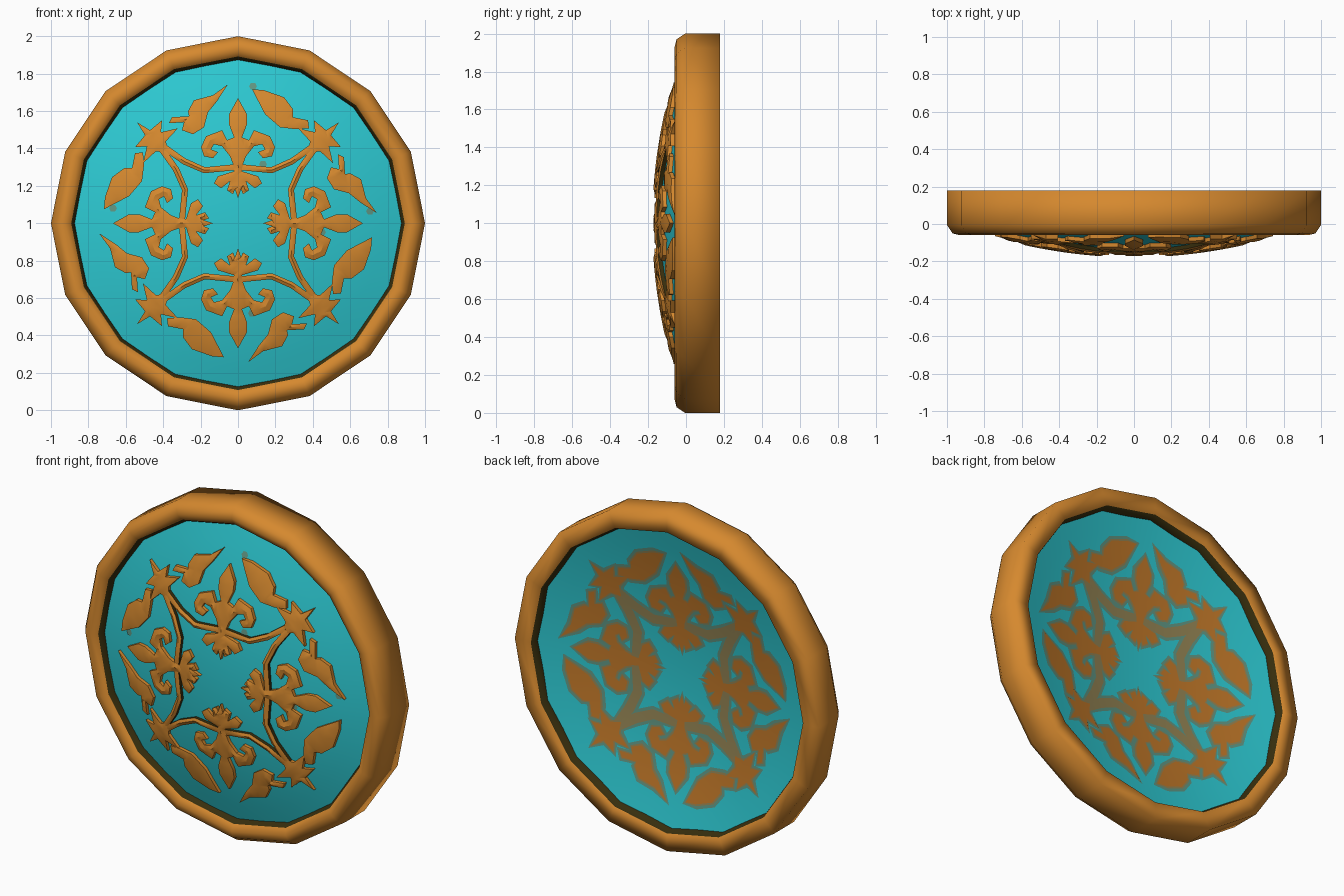
import bpy, bmesh, math
from mathutils import Vector

if "Cube" in bpy.data.objects:
    bpy.data.objects.remove(bpy.data.objects["Cube"])

PX = 187.0  # outline units per model unit


def material(name, rgb):
    m = bpy.data.materials.new(name)
    m.diffuse_color = (*rgb, 1)
    m.use_nodes = True
    m.node_tree.nodes["Principled BSDF"].inputs["Base Color"].default_value = m.diffuse_color
    return m


ORANGE = material("warm_bronze", (0.67, 0.25, 0.028))
CYAN = material("turquoise", (0.026, 0.59, 0.65))
DARK = material("dark_olive", (0.038, 0.027, 0.004))
BROWN = material("worn_bronze", (0.54, 0.19, 0.022))
MID = material("olive_brown", (0.30, 0.235, 0.09))
HALO = material("grey_teal", (0.12, 0.31, 0.23))


def front_y(r):
    return -0.15 + 0.19 * r * r


def back_y(r):
    return 0.03 + 0.135 * r * r


def finish(name, bm, mats, angle=35):
    me = bpy.data.meshes.new(name)
    bm.to_mesh(me)
    bm.free()
    for m in mats:
        me.materials.append(m)
    ob = bpy.data.objects.new(name, me)
    bpy.context.collection.objects.link(ob)
    bpy.ops.object.select_all(action='DESELECT')
    ob.select_set(True)
    bpy.context.view_layer.objects.active = ob
    bpy.ops.object.shade_smooth_by_angle(angle=math.radians(angle))
    return ob


def lathe(name, profile, sides, mats, dark_from, closed, angle):
    """Spin a (radius, y) profile about the y axis through z = 1."""
    bm = bmesh.new()
    rings = []
    for r, y in profile:
        n = 1 if r == 0 else sides
        rings.append([bm.verts.new((r * math.cos(2 * math.pi * i / sides), y,
                                    1 + r * math.sin(2 * math.pi * i / sides)))
                      for i in range(n)])
    count = len(profile) if closed else len(profile) - 1
    for k in range(count):
        a, b = rings[k], rings[(k + 1) % len(rings)]
        for i in range(sides):
            j = (i + 1) % sides
            quad = [a[i % len(a)], a[j % len(a)], b[j % len(b)], b[i % len(b)]]
            f = bm.faces.new(list(dict.fromkeys(quad)))
            f.material_index = 1 if k >= dark_from else 0
    bmesh.ops.recalc_face_normals(bm, faces=bm.faces)
    return finish(name, bm, mats, angle)


# Sixteen-sided rim, softly shaded, with a dark inner wall
rim = [(0.895, 0.18), (1.0, 0.18), (1.0, -0.005), (0.97, -0.05), (0.93, -0.06),
       (0.892, -0.04), (0.871, 0.0), (0.88, 0.13)]
lathe("rim", rim, 16, [ORANGE, DARK], 5, True, 100)

# Domed plate: convex front, hollow back
radii = [0.885 * i / 8 for i in range(9)]
plate = [(r, front_y(r)) for r in radii] + [(r, back_y(r)) for r in reversed(radii)]
lathe("domed_plate", plate, 32, [CYAN], 99, False, 35)

# Ornament outlines, as placed at the top / upper left of the shield
fleur_half = [(0, 125), (-9, 109), (-9, 99), (-4, 86), (-11, 83), (-16, 93),
              (-32, 87), (-37, 76), (-34, 67), (-25, 65), (-20, 71), (-27, 74),
              (-24, 79), (-16, 77), (-8, 67), (-5, 59), (-4, 52), (-20, 47),
              (-24, 40), (-17, 35), (-8, 42), (-11, 33), (-5, 29), (-3, 34), (0, 25)]
fleur = fleur_half + [(-x, z) for x, z in reversed(fleur_half[1:-1])]
star_half = [(-101, 101), (-88, 93), (-76, 103), (-77, 91), (-60, 95), (-72, 82), (-70, 70)]
star = star_half + [(-z, -x) for x, z in reversed(star_half[1:-1])]
slim_leaf = [(-10, 139), (-25, 128), (-44, 123), (-50, 112), (-49, 107), (-66, 106),
             (-69, 100), (-54, 101), (-56, 93), (-45, 89), (-34, 96), (-30, 111), (-21, 122)]
wide_leaf = [(-14, 134), (-26, 133), (-46, 126), (-55, 114), (-55, 106), (-70, 103),
             (-71, 95), (-58, 94), (-42, 96), (-27, 109)]
vine = [(-3, 59), (-33, 56), (-53, 65), (-74, 80), (-72, 71), (-55, 59), (-34, 50), (-3, 53)]


def place(points, quarter, mirror):
    """Mirror an outline left-right, then turn it by quarter turns."""
    out = []
    for x, z in points:
        if mirror:
            x = -x
        for _ in range(quarter):
            x, z = -z, x
        out.append(Vector((x / PX, z / PX)))
    return out


def grow(points, d):
    """Push an outline outwards by d."""
    n = len(points)
    area = sum(points[i - 1].cross(points[i]) for i in range(n))
    out = []
    for i in range(n):
        t = (points[i] - points[i - 1]).normalized() + (points[(i + 1) % n] - points[i]).normalized()
        nrm = Vector((t.y, -t.x))
        if nrm.length > 1e-4:
            nrm.normalize()
        out.append(points[i] + nrm * d * (1 if area > 0 else -1))
    return out


def sheet(points):
    """Filled, subdivided outline in the xz plane."""
    bm = bmesh.new()
    bm.faces.new([bm.verts.new((p.x, 0, p.y)) for p in points])
    bm.normal_update()
    bmesh.ops.triangulate(bm, faces=bm.faces[:])
    bmesh.ops.subdivide_edges(bm, edges=bm.edges[:], cuts=1, use_grid_fill=True)
    return bm


def face_towards(bm, sign):
    bm.normal_update()
    for f in bm.faces:
        if f.normal.y * sign < 0:
            f.normal_flip()


def relief(name, points, dark_sides):
    """Raised ornament with a slightly crowned top, following the dome."""
    bm = sheet(points)
    face_towards(bm, -1)
    rim_edges = [e for e in bm.edges if e.is_boundary]
    for v in bm.verts:
        v.co.y = front_y(math.hypot(v.co.x, v.co.z)) - (0.02 if v.is_boundary else 0.028)
    top = bm.faces[:]
    new = bmesh.ops.extrude_edge_only(bm, edges=rim_edges)
    for g in new["geom"]:
        if isinstance(g, bmesh.types.BMVert):
            g.co.y += 0.045
        elif isinstance(g, bmesh.types.BMFace) and dark_sides:
            g.material_index = 1
    bmesh.ops.recalc_face_normals(bm, faces=bm.faces[:])
    bm.normal_update()
    if sum(f.normal.y * f.calc_area() for f in top) > 0:
        bmesh.ops.reverse_faces(bm, faces=bm.faces[:])
    bmesh.ops.translate(bm, verts=bm.verts[:], vec=(0, 0, 1))
    finish(name, bm, [ORANGE, DARK], 30)


def stain(name, points, lift, mat, side=1):
    """Thin patch on the hollow back (side 1) or the domed front (side -1)."""
    bm = sheet(points)
    face_towards(bm, side)
    curve = back_y if side > 0 else front_y
    for v in bm.verts:
        v.co.y = curve(math.hypot(v.co.x, v.co.z)) + lift * side
        v.co.z += 1
    finish(name, bm, [mat])


# Repeat every ornament around the shield, with its layered stain behind it
for label, outline, mirrors in (("fleur", fleur, (0,)), ("star", star, (0,)),
                                ("slim_leaf", slim_leaf, (0,)), ("wide_leaf", wide_leaf, (1,)),
                                ("vine", vine, (0, 1))):
    for q in range(4):
        for m in mirrors:
            tag = f"{label}_{q + 1}{'b' if m else 'a'}"
            pts = place(outline, q, m)
            relief(tag, pts, label == "vine")
            stain("back_halo_" + tag, grow(pts, 0.03), 0.003, HALO)
            stain("back_blend_" + tag, grow(pts, 0.012), 0.0055, MID)
            if label != "vine":
                stain("back_stain_" + tag, grow(pts, 0.001), 0.008, BROWN)

# A few small stains on the front of the plate
for i, (x, z) in enumerate([(15, 137), (25, 59), (132, 12), (84, -9), (14, -90), (-125, 15)]):
    spot = [Vector(((x + 4 * math.cos(a * math.pi / 3)) / PX, (z + 4 * math.sin(a * math.pi / 3)) / PX))
            for a in range(6)]
    stain(f"front_stain_{i + 1}", spot, 0.004, HALO, -1)
